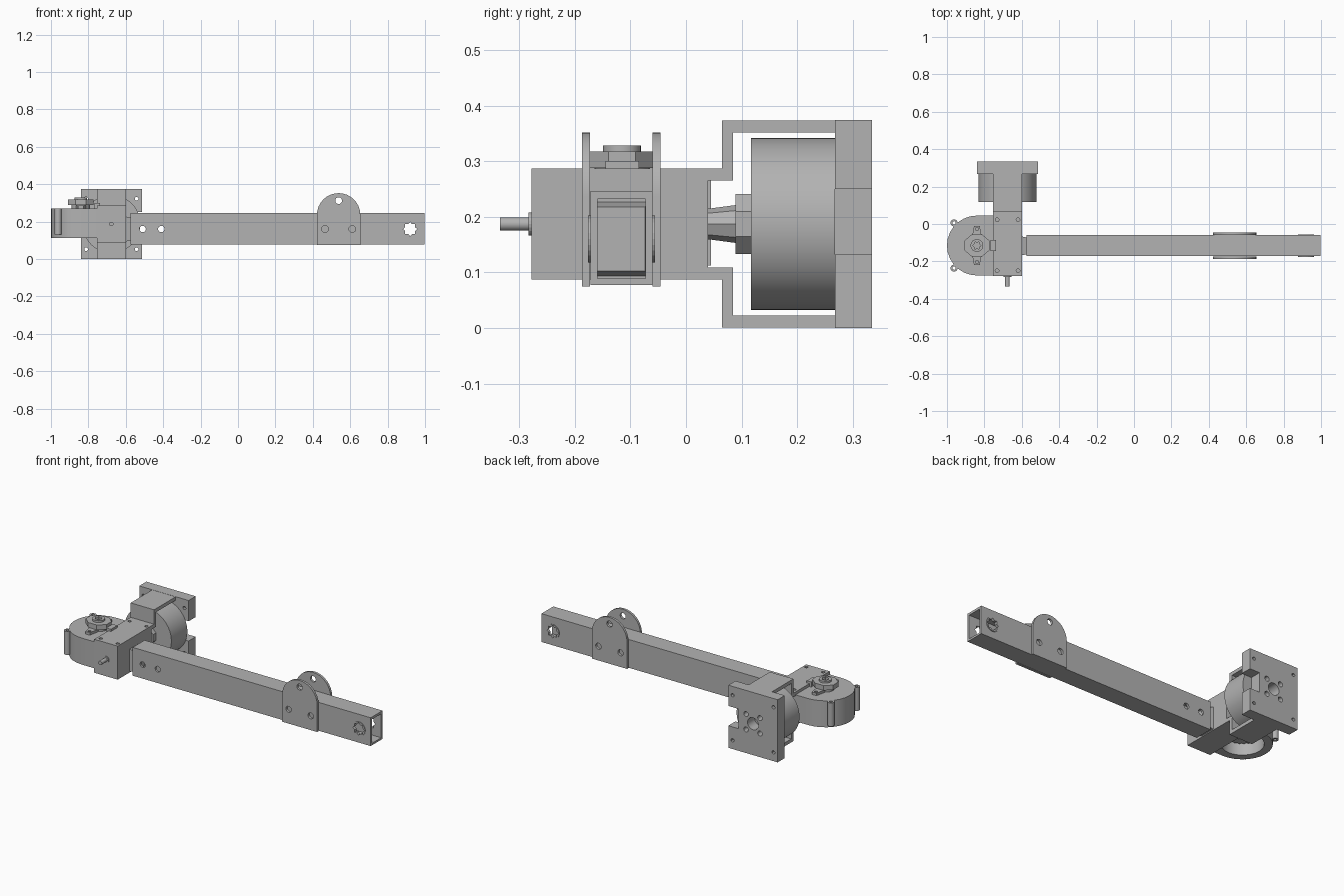
import bpy, bmesh, math
from mathutils import Vector

if "Cube" in bpy.data.objects:
    bpy.data.objects.remove(bpy.data.objects["Cube"])

grey = bpy.data.materials.new("machined grey")
grey.use_nodes = True
grey.diffuse_color = (0.45, 0.45, 0.45, 1)
grey.node_tree.nodes["Principled BSDF"].inputs["Base Color"].default_value = grey.diffuse_color

AXES = {"X": lambda a, b, c: (c, a, b),
        "Y": lambda a, b, c: (a, c, b),
        "Z": lambda a, b, c: (a, b, c)}


def ring(a, b, r, n=24, r2=None, start=0.0, sweep=math.tau):
    """Points on a circle, arc or star around (a, b)."""
    steps = n if sweep == math.tau else n - 1
    return [(a + (r2 if r2 and i % 2 else r) * math.cos(start + sweep * i / steps),
             b + (r2 if r2 and i % 2 else r) * math.sin(start + sweep * i / steps))
            for i in range(n)]


def rect(a0, a1, b0, b1):
    return [(a0, b0), (a1, b0), (a1, b1), (a0, b1)]


def prism(name, pts, axis, lo, hi, taper=1.0):
    """Extrude a flat profile along an axis, optionally shrinking the far end."""
    bm = bmesh.new()
    mid = sum((Vector(p) for p in pts), Vector((0, 0))) / len(pts)
    far = [mid + (Vector(p) - mid) * taper for p in pts]
    a = [bm.verts.new(AXES[axis](p[0], p[1], lo)) for p in pts]
    b = [bm.verts.new(AXES[axis](p[0], p[1], hi)) for p in far]
    bm.faces.new(a)
    bm.faces.new(b)
    for i in range(len(a)):
        j = (i + 1) % len(a)
        bm.faces.new((a[i], a[j], b[j], b[i]))
    bmesh.ops.recalc_face_normals(bm, faces=bm.faces)
    mesh = bpy.data.meshes.new(name)
    bm.to_mesh(mesh)
    bm.free()
    mesh.materials.append(grey)
    ob = bpy.data.objects.new(name, mesh)
    bpy.context.collection.objects.link(ob)
    return ob


def select(ob):
    bpy.ops.object.select_all(action="DESELECT")
    ob.select_set(True)
    bpy.context.view_layer.objects.active = ob


def cut(ob, pts, axis, lo, hi):
    cutter = prism("cutter", pts, axis, lo, hi)
    cutter.hide_render = True
    mod = ob.modifiers.new("cut", "BOOLEAN")
    mod.operation, mod.solver, mod.object = "DIFFERENCE", "EXACT", cutter
    select(ob)
    bpy.ops.object.modifier_apply(modifier=mod.name)
    bpy.data.objects.remove(cutter)


def smooth(ob):
    select(ob)
    bpy.ops.object.shade_smooth_by_angle(angle=math.radians(30))


CX, CZ = -0.677, 0.187      # motor axis
TY = -0.116                 # tube centre line
HX, HY = -0.84, -0.115      # output axis

# Hollow arm tube
tube = prism("arm_tube", rect(-0.172, -0.06, 0.077, 0.246), "X", -0.575, 0.997)
cut(tube, rect(-0.159, -0.073, 0.089, 0.232), "X", -0.7, 1.1)
for x in (-0.51, -0.41):
    cut(tube, ring(x, 0.16, 0.017), "Y", -0.3, 0.1)
cut(tube, ring(0.92, 0.16, 0.038, 16, 0.028), "Y", -0.3, 0.1)
smooth(tube)

# Thin bushings around the star holes
for side, lo in (("front", -0.176), ("back", -0.061)):
    bush = prism(side + "_bushing", ring(0.92, 0.16, 0.042), "Y", lo, lo + 0.005)
    cut(bush, ring(0.92, 0.16, 0.038, 16, 0.028), "Y", -0.3, 0.1)

# Round-topped lug plates on both sides of the tube
lug = [(0.422, 0.075), (0.654, 0.075)] + ring(0.538, 0.236, 0.116, 17, sweep=math.pi)
for side, lo in (("front", -0.187), ("back", -0.06)):
    plate = prism(side + "_lug_plate", lug, "Y", lo, lo + 0.014)
    for x, z in ((0.538, 0.312), (0.465, 0.16), (0.611, 0.16)):
        cut(plate, ring(x, z, 0.018), "Y", -0.3, 0.1)
    smooth(plate)

# Tapered socket joining tube and gearbox
prism("tube_socket", rect(-0.168, -0.066, 0.092, 0.228), "X", -0.605, -0.565, 0.85)

# Gearbox body with the fork that reaches round the motor
half = [(0.085, 0.265), (0.085, 0.352), (0.275, 0.352), (0.275, 0.373),
        (0.065, 0.373), (0.065, 0.287), (-0.278, 0.287)]
profile = [(0.04, 0.265)] + half
profile += [(y, 2 * CZ - z) for y, z in reversed(profile)]
body = prism("gearbox_body", profile, "X", -0.755, -0.6)
for x in (-0.732, -0.62):
    for y in (-0.25, 0.022):
        cut(body, ring(x, y, 0.01, 12), "Z", 0.2, 0.4)
smooth(body)

# Motor mounting plate
mount = prism("motor_plate", rect(-0.84, -0.514, 0, 0.374), "Y", 0.268, 0.335)
cut(mount, rect(-0.58, -0.5, 0.132, 0.25), "Y", 0.2, 0.4)
cut(mount, ring(CX, CZ, 0.036), "Y", 0.2, 0.4)
for sx in (-1, 1):
    for sz in (-1, 1):
        cut(mount, ring(CX + sx * 0.135, CZ + sz * 0.135, 0.01, 12), "Y", 0.2, 0.4)
        cut(mount, ring(CX + sx * 0.046, CZ + sz * 0.046, 0.015, 16), "Y", 0.2, 0.4)
smooth(mount)

# Motor, coupling and shafts
smooth(prism("motor", ring(CX, CZ, 0.155, 48), "Y", 0.117, 0.268))
prism("motor_collar", ring(CX, CZ, 0.058, 8, start=math.pi / 8), "Y", 0.089, 0.117)
prism("motor_coupling", ring(CX, CZ, 0.034, 8), "Y", 0.089, 0.038, 0.8)
smooth(prism("input_shaft", ring(CX, CZ, 0.012, 16), "Y", -0.335, -0.27))
collar = prism("shaft_bearing", ring(CX, CZ, 0.021, 20), "Y", -0.283, -0.27)

# Rounded gear housing, open underneath
outline = [(-0.755, -0.275), (-0.755, 0.045)]
outline += ring(HX, HY, 0.16, 15, start=math.pi / 2, sweep=math.pi)
housing = prism("gear_housing", outline, "Z", 0.112, 0.27)
cut(housing, ring(HX, HY, 0.115, 24), "Z", 0.0, 0.235)
smooth(housing)
gear = prism("output_gear", ring(HX, HY, 0.1, 48, 0.09), "Z", 0.17, 0.22)
cut(gear, ring(HX, HY, 0.05), "Z", 0.1, 0.3)

# Screw ears on the housing
for side, y in (("front", -0.236), ("back", 0.006)):
    ear = prism(side + "_ear", ring(-0.962, y, 0.019, 16), "Z", 0.13, 0.27)
    cut(ear, ring(-0.962, y, 0.009, 12), "Z", 0.1, 0.3)
    smooth(ear)

# Output flange with two screw ears
flange = prism("output_flange", [(HX - 0.035, HY), (HX - 0.015, HY + 0.105),
                                 (HX + 0.015, HY + 0.105), (HX + 0.035, HY),
                                 (HX + 0.015, HY - 0.105), (HX - 0.015, HY - 0.105)],
               "Z", 0.265, 0.285)
for s in (-1, 1):
    cut(flange, ring(HX, HY + s * 0.088, 0.009, 12), "Z", 0.2, 0.4)

# Stacked output hub with a bored centre
neck = prism("hub_neck", ring(HX, HY, 0.05, 24), "Z", 0.265, 0.292)
hub = prism("output_hub", [(HX + x * 0.07, HY + y * 0.06) for x, y in
                           ring(0, 0, 1.06, 8, start=math.pi / 8)], "Z", 0.288, 0.317)
cap = prism("hub_cap", ring(HX, HY, 0.034, 24), "Z", 0.31, 0.328)
for part in (neck, hub, cap):
    cut(part, ring(HX, HY, 0.022, 12, 0.016), "Z", 0.25, 0.4)
    smooth(part)
prism("hub_stop", rect(-0.768, -0.738, -0.145, -0.085), "Z", 0.26, 0.3)
